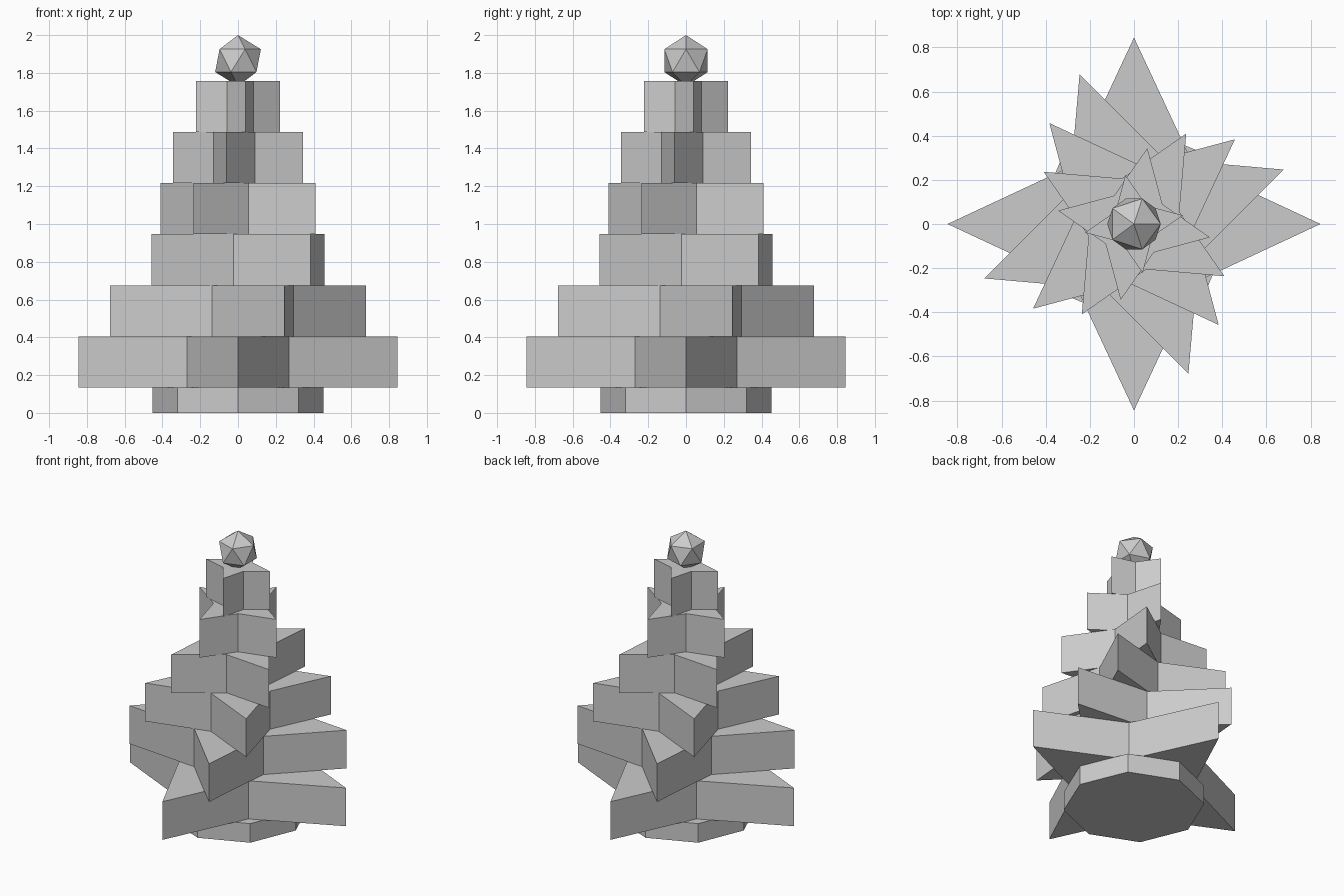
import bpy, bmesh
from math import cos, sin, radians, pi

cube = bpy.data.objects.get("Cube")
if cube:
    bpy.data.objects.remove(cube, do_unlink=True)

UNIT = 2 / 14.8          # half the height of one tier
TIERS = 6

grey = bpy.data.materials.new("plain grey")
grey.use_nodes = True
colour = (0.6, 0.6, 0.6, 1)
grey.diffuse_color = colour
grey.node_tree.nodes["Principled BSDF"].inputs["Base Color"].default_value = colour


def add_object(name, bm, z):
    mesh = bpy.data.meshes.new(name)
    bmesh.ops.recalc_face_normals(bm, faces=bm.faces)
    bm.to_mesh(mesh)
    bm.free()
    mesh.materials.append(grey)
    obj = bpy.data.objects.new(name, mesh)
    obj.location.z = z
    bpy.context.collection.objects.link(obj)
    return obj


def prism(name, outer, inner, turn, z, height):
    """Eight-sided prism whose corners alternate between two radii."""
    bm = bmesh.new()
    ring = []
    for i in range(8):
        r = inner if i % 2 else outer
        a = turn + i * pi / 4
        ring.append(bm.verts.new((r * cos(a), r * sin(a), 0)))
    face = bm.faces.new(ring)
    grown = bmesh.ops.extrude_face_region(bm, geom=[face], use_keep_orig=True)
    top = [v for v in grown["geom"] if isinstance(v, bmesh.types.BMVert)]
    bmesh.ops.translate(bm, verts=top, vec=(0, 0, height))
    return add_object(name, bm, z)


# Octagonal trunk
prism("trunk", 0.452, 0.452, 0, 0, UNIT)

# Four-pointed star tiers, shrinking and twisting upwards
for i in range(TIERS):
    radius = 0.845 - 0.124 * i
    prism(f"branch_tier_{i + 1}", radius, radius * 0.45, radians(20 * i),
          UNIT * (1 + 2 * i), UNIT * 2)

# Faceted ball on top
bm = bmesh.new()
bmesh.ops.create_icosphere(bm, subdivisions=1, radius=UNIT)
add_object("top_ball", bm, 2 - UNIT)
